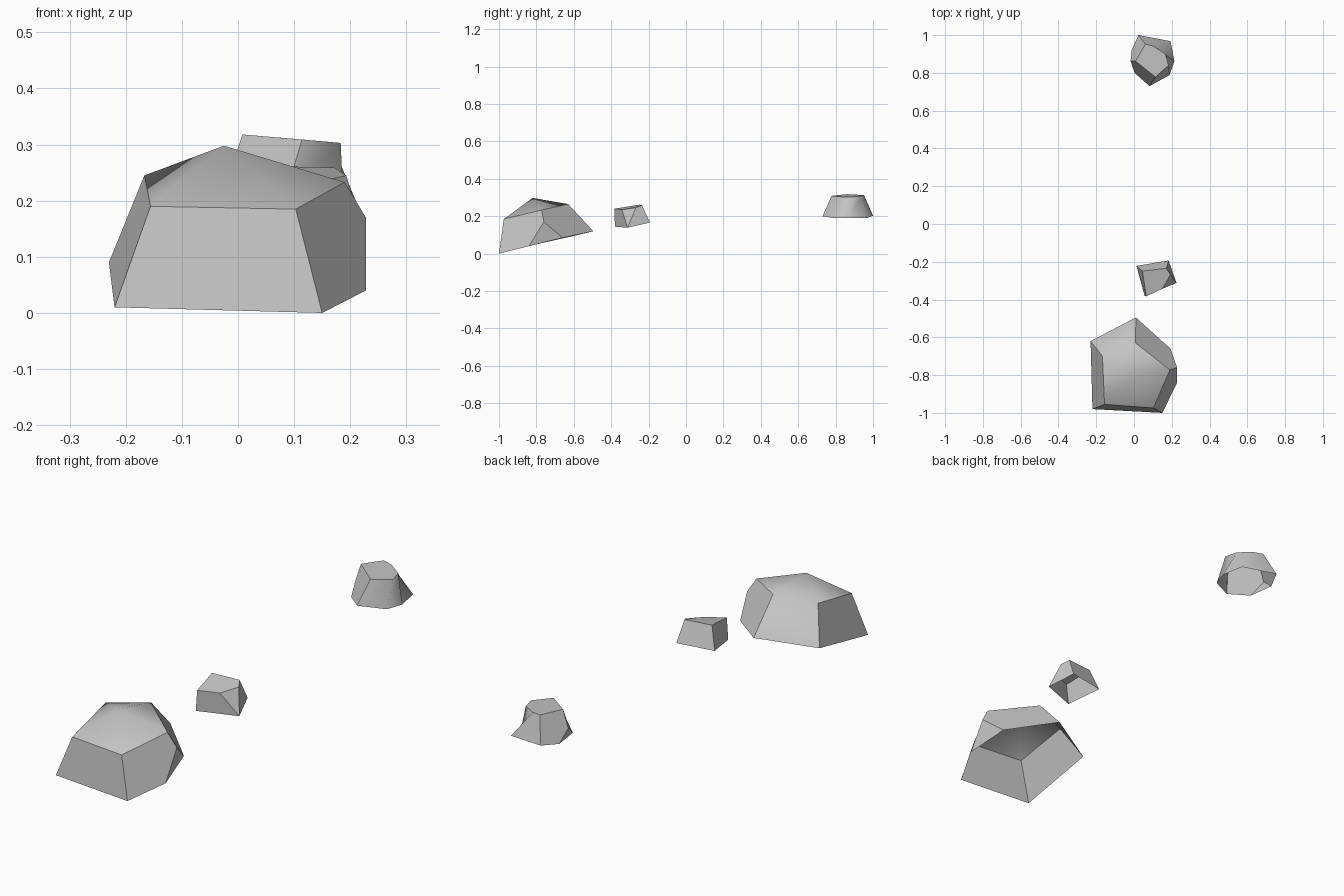
import bpy
import bmesh
from mathutils import Vector

cube = bpy.data.objects.get("Cube")
if cube:
    bpy.data.objects.remove(cube, do_unlink=True)


def make_material(name, colour):
    material = bpy.data.materials.new(name)
    material.use_nodes = True
    material.diffuse_color = colour
    shader = next(n for n in material.node_tree.nodes if n.type == 'BSDF_PRINCIPLED')
    shader.inputs["Base Color"].default_value = colour
    shader.inputs["Roughness"].default_value = 0.9
    return material


stone_grey = make_material("stone grey", (0.55, 0.55, 0.55, 1))


def make_rock(name, corners, facets):
    """Open-bottomed rock. Every facet is a group of faces that blend smoothly
    into each other; a face is a word spelled with its corner letters.
    Borders between facets stay sharp."""
    bm = bmesh.new()
    verts = {letter: bm.verts.new(co) for letter, co in corners.items()}
    middle = sum((v.co for v in bm.verts), Vector()) / len(bm.verts)
    facet_of = {}
    for number, group in enumerate(facets):
        for word in group.split():
            face = bm.faces.new([verts[letter] for letter in word])
            face.normal_update()
            # Turn every face away from the middle of the rock
            if face.normal.dot(face.calc_center_median() - middle) < 0:
                face.normal_flip()
            face.smooth = True
            facet_of[face] = number
    for edge in bm.edges:
        edge.smooth = len({facet_of[f] for f in edge.link_faces}) == 1
    mesh = bpy.data.meshes.new(name)
    bm.to_mesh(mesh)
    bm.free()
    mesh.materials.append(stone_grey)
    rock = bpy.data.objects.new(name, mesh)
    bpy.context.collection.objects.link(rock)
    return rock


# Large front rock: lower rim, shoulder ring and a soft peak
make_rock("large_rock", {
    "a": (-.22, -.98, .01), "b": (.15, -1, 0), "c": (.228, -.84, .04),
    "d": (.193, -.66, .085), "e": (.01, -.495, .12), "f": (-.23, -.62, .09),
    "g": (.228, -.76, .17),
    "A": (-.156, -.955, .19), "B": (.103, -.974, .185), "C": (.19, -.772, .233),
    "D": (.008, -.63, .265), "E": (-.167, -.7, .245), "P": (-.025, -.82, .298),
}, [
    "ABP BCP CDP DEP EAP feDE",   # crown flowing into the back left side
    "abBA",                       # front
    "bcgCB",                      # right side
    "cdg",                        # low chip
    "gdeDC",                      # back right side
    "faAE",                       # left side
])

# Small middle rock: tilted top with a chipped corner
make_rock("small_rock", {
    "a": (.056, -.38, .144), "b": (.225, -.312, .139),
    "c": (.183, -.193, .166), "d": (.013, -.222, .165),
    "A": (.065, -.383, .24), "B": (.15, -.343, .235), "C": (.193, -.268, .245),
    "D": (.172, -.235, .259), "E": (.045, -.249, .262),
}, ["ABCDE", "abBA", "bCB", "bcDC", "cdED", "daAE"])

# Far rock: flat top, rounded on the right and back
make_rock("far_rock", {
    "a": (.082, .73, .2), "b": (.188, .788, .19), "c": (.214, .862, .19),
    "d": (.193, .968, .19), "e": (.024, 1, .203), "f": (-.013, .92, .19),
    "g": (.003, .8, .19), "h": (-.018, .862, .24),
    "A": (.114, .778, .309), "B": (.183, .84, .303), "C": (.167, .9, .304),
    "D": (.103, .942, .31), "E": (.06, .952, .313), "F": (.008, .862, .318),
}, [
    "ABCDEF",                     # top
    "abBA bcCB cdDC deED",        # rounded right and back sides
    "efhFE",                      # left side
    "fgh",                        # low chip
    "gaAFh",                      # front left side
])
